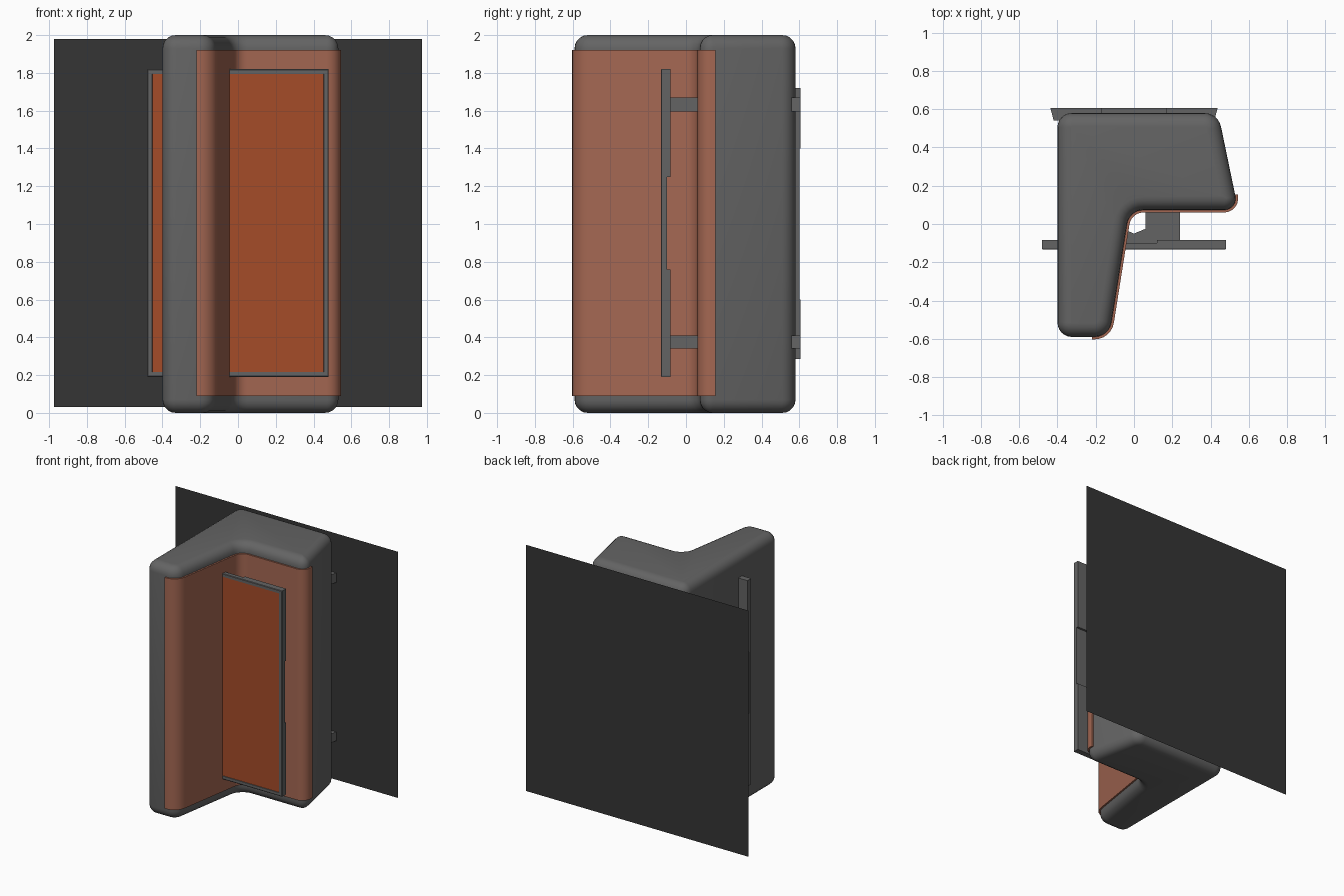
import bpy, bmesh, math
from mathutils import Vector

if "Cube" in bpy.data.objects:
    bpy.data.objects.remove(bpy.data.objects["Cube"])


def material(name, rgb):
    m = bpy.data.materials.new(name)
    m.diffuse_color = (*rgb, 1)
    m.use_nodes = True
    m.node_tree.nodes["Principled BSDF"].inputs["Base Color"].default_value = m.diffuse_color
    return m


GREY = material("grey casing", (0.127, 0.127, 0.127))
LINER = material("brown orange liner", (0.37, 0.135, 0.084))
SCREEN = material("orange screen", (0.376, 0.072, 0.022))
DARK = material("dark wall", (0.036, 0.036, 0.036))


def finish(name, bm, *mats, smooth=False):
    bmesh.ops.recalc_face_normals(bm, faces=bm.faces)
    me = bpy.data.meshes.new(name)
    bm.to_mesh(me)
    bm.free()
    for m in mats:
        me.materials.append(m)
    ob = bpy.data.objects.new(name, me)
    bpy.context.collection.objects.link(ob)
    if smooth:
        me.shade_smooth()
        me.set_sharp_from_angle(angle=math.radians(35))
    return ob


def loft(name, rings, mat, smooth=False):
    """Closed solid through rings given as (outline, z)."""
    bm = bmesh.new()
    loops = [[bm.verts.new((x, y, z)) for x, y in pts] for pts, z in rings]
    n = len(loops[0])
    for a, b in zip(loops, loops[1:]):
        for i in range(n):
            j = (i + 1) % n
            bm.faces.new((a[i], a[j], b[j], b[i]))
    bm.faces.new(loops[0][::-1])
    bm.faces.new(loops[-1])
    return finish(name, bm, mat, smooth=smooth)


def box(name, x0, x1, y0, y1, z0, z1, mat=GREY):
    pts = [(x0, y0), (x1, y0), (x1, y1), (x0, y1)]
    return loft(name, [(pts, z0), (pts, z1)], mat)


# L-shaped plan: x, y, corner radius (anticlockwise)
PLAN = [(-0.40, -0.59, 0.075), (-0.13, -0.59, 0.09), (-0.025, 0.073, 0.085),
        (0.545, 0.073, 0.06), (0.44, 0.58, 0.09), (-0.40, 0.58, 0.075)]


def plan_corners(inset, seg=6):
    """Filleted corners of the plan, moved inwards by inset."""
    out, n = [], len(PLAN)
    for i in range(n):
        a, p, b = (Vector(PLAN[k % n][:2]) for k in (i - 1, i, i + 1))
        u, v = (p - a).normalized(), (b - p).normalized()
        n1, n2 = Vector((-u.y, u.x)), Vector((-v.y, v.x))
        convex = 1 if u.x * v.y - u.y * v.x > 0 else -1
        r = max(PLAN[i][2] - convex * inset, 0.004)
        miter = (n1 + n2) / (1 + n1.dot(n2))
        centre = p + miter * (inset + convex * r)
        arc = []
        for k in range(seg + 1):
            t = k / seg
            ang = n1.angle(n2)
            d = (n1 * math.sin((1 - t) * ang) + n2 * math.sin(t * ang)) / math.sin(ang)
            arc.append(tuple(centre - d * convex * r))
        out.append(arc)
    return out


def outline(inset):
    return [p for arc in plan_corners(inset) for p in arc]


# Casing with rounded top and bottom edges
R = 0.07
steps = [k / 5 * math.pi / 2 for k in range(6)]
low = [(outline(R * (1 - math.sin(t))), R * (1 - math.cos(t))) for t in steps]
high = [(o, 2 - z) for o, z in reversed(low)]
loft("casing", low + high, GREY, smooth=True)


# Liner wrapped around the inner faces of the L
def liner_path(inset):
    arcs = plan_corners(inset)
    return ([(-0.22, -0.59 + inset)] + arcs[1] + arcs[2] + arcs[3]
            + [(0.53 - inset, 0.155)])


bm = bmesh.new()
outer, inner = liner_path(-0.013), liner_path(0.006)
rows = [[bm.verts.new((x, y, z)) for x, y in path]
        for path, z in ((outer, 0.09), (outer, 1.92), (inner, 1.92), (inner, 0.09))]
for k in range(4):
    a, b = rows[k], rows[(k + 1) % 4]
    for i in range(len(a) - 1):
        bm.faces.new((a[i], a[i + 1], b[i + 1], b[i]))
bm.faces.new([r[0] for r in rows])
bm.faces.new([r[-1] for r in rows])
finish("inner_liner", bm, LINER, smooth=True)

# Flat panel with inset screen
bm = bmesh.new()
bmesh.ops.create_cube(bm, size=1)
for v in bm.verts:
    v.co = Vector((v.co.x * 0.96, v.co.y * 0.03 - 0.115, v.co.z * 1.63 + 1.005))
front = min(bm.faces, key=lambda f: f.calc_center_median().y)
bmesh.ops.inset_region(bm, faces=[front], thickness=0.006, depth=0.003)
bmesh.ops.inset_region(bm, faces=[front], thickness=0.03, depth=0)
bmesh.ops.inset_region(bm, faces=[front], thickness=0.002, depth=-0.004)
front.material_index = 1
finish("display_panel", bm, GREY, SCREEN)

# Raised pads on the back of the panel
for sx in (-1, 1):
    for z0, z1 in ((0.19, 0.76), (1.25, 1.82)):
        x0, x1 = sorted((sx * 0.12, sx * 0.48))
        box("panel_back_pad", x0, x1, -0.101, -0.083, z0, z1)

# Panel arms and rear wall bars, one of each per level
ARM = [(-0.24, -0.101), (0.24, -0.101), (0.24, 0.10), (0.06, 0.10), (0.06, -0.025),
       (0, -0.05), (-0.06, -0.025), (-0.06, 0.10), (-0.24, 0.10)]
BAR = [(-0.42, 0.54), (0.42, 0.54), (0.437, 0.607), (-0.437, 0.607)]
for z0, z1 in ((0.34, 0.41), (1.595, 1.67)):
    loft("panel_arm", [(ARM, z0), (ARM, z1)], GREY)
    loft("wall_bar", [(BAR, z0), (BAR, z1)], GREY)

# Rear mounting plate with thicker ends
box("mount_plate", -0.17, 0.17, 0.57, 0.60, 0.30, 1.70)
for z0, z1 in ((0.285, 0.60), (1.40, 1.72)):
    box("mount_plate_end", -0.17, 0.17, 0.57, 0.605, z0, z1)

# Wall sheet behind everything
bm = bmesh.new()
bm.faces.new([bm.verts.new((x, 0.61, z)) for x, z in
              ((-0.975, 0.03), (0.975, 0.03), (0.975, 1.98), (-0.975, 1.98))])
finish("wall_sheet", bm, DARK)
